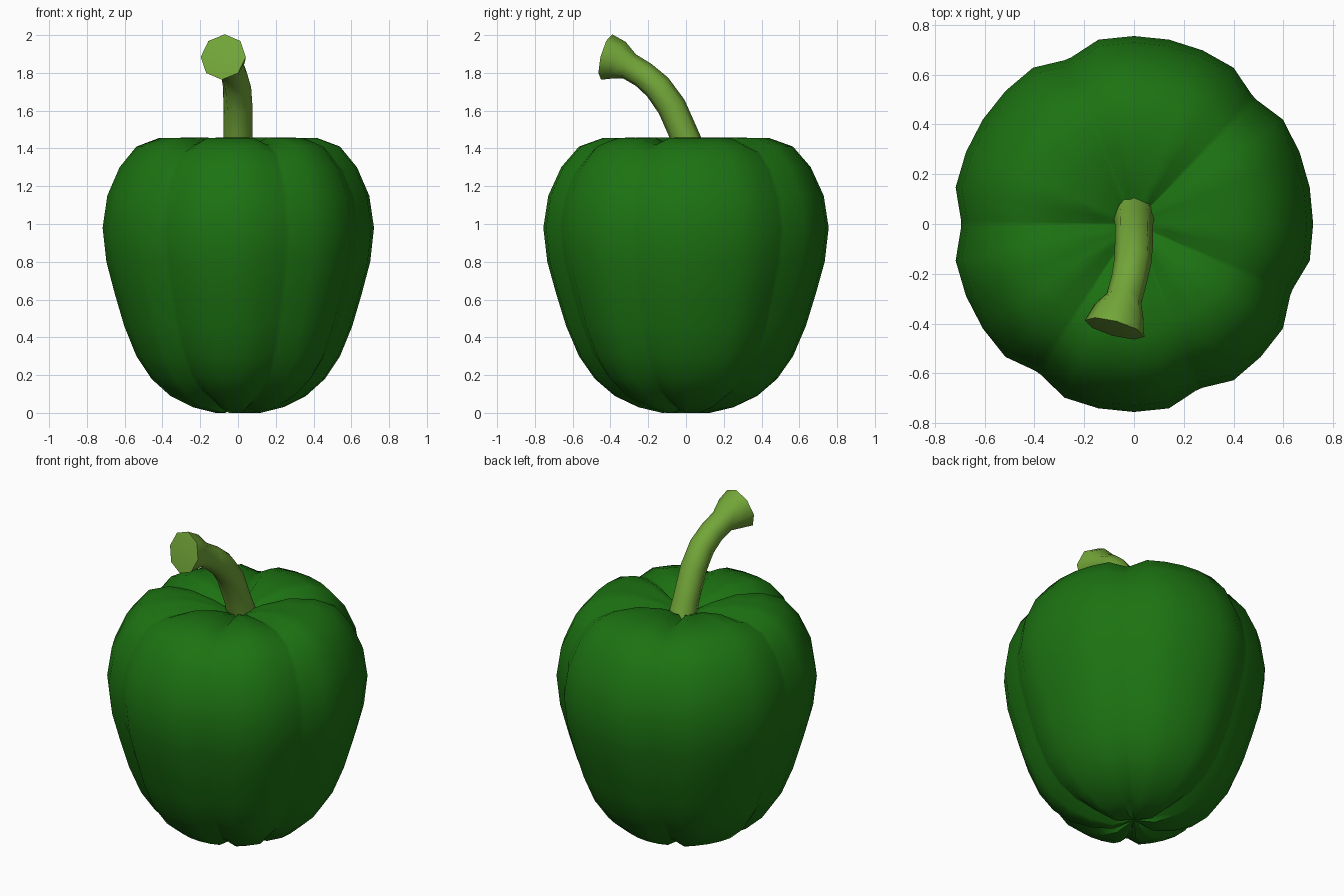
import bpy, bmesh
from math import sin, cos, pi, radians
from mathutils import Vector

if "Cube" in bpy.data.objects:
    bpy.data.objects.remove(bpy.data.objects["Cube"])


def make_object(name, bm, colour, angle):
    bmesh.ops.recalc_face_normals(bm, faces=bm.faces[:])
    mesh = bpy.data.meshes.new(name)
    bm.to_mesh(mesh)
    bm.free()
    ob = bpy.data.objects.new(name, mesh)
    bpy.context.collection.objects.link(ob)
    mat = bpy.data.materials.new(name + "_colour")
    mat.diffuse_color = colour
    mat.use_nodes = True
    mat.node_tree.nodes["Principled BSDF"].inputs["Base Color"].default_value = mat.diffuse_color
    mesh.materials.append(mat)
    bpy.ops.object.select_all(action='DESELECT')
    bpy.context.view_layer.objects.active = ob
    ob.select_set(True)
    bpy.ops.object.shade_smooth_by_angle(angle=radians(angle))
    return ob


def skin(bm, rings, start, end):
    # Bridge consecutive rings and close both ends with fans
    n = len(rings[0])
    for a, b in zip(rings, rings[1:]):
        for i in range(n):
            j = (i + 1) % n
            bm.faces.new((a[i], a[j], b[j], b[i]))
    for ring, pole in ((rings[0], start), (rings[-1], end)):
        p = bm.verts.new(pole)
        for i in range(n):
            bm.faces.new((ring[i], ring[(i + 1) % n], p))


# Pepper body: lobed profile with six pressed-in grooves
profile = [(0, 0.02), (0.12, 0.0), (0.24, 0.03), (0.36, 0.09), (0.46, 0.18),
           (0.54, 0.30), (0.605, 0.46), (0.655, 0.63), (0.70, 0.80),
           (0.72, 0.98), (0.695, 1.15), (0.63, 1.30), (0.54, 1.41),
           (0.42, 1.455), (0.28, 1.457), (0.14, 1.42), (0, 1.36)]
groove_steps = {4, 10, 16, 21, 26, 30}
columns = []
for i in range(32):
    a = i * 2 * pi / 32
    if i in groove_steps:
        columns += [(a - radians(1.2), True), (a + radians(1.2), True)]
    else:
        columns.append((a, False))

bm = bmesh.new()
rings = []
for k in range(1, len(profile) - 1):
    r, z = profile[k]
    dr = profile[k + 1][0] - profile[k - 1][0]
    dz = profile[k + 1][1] - profile[k - 1][1]
    inward = Vector((-dz, dr)).normalized() * 0.035
    ring = []
    for a, groove in columns:
        rr, zz = (r + inward.x, z + inward.y) if groove else (r, z)
        sx = 1.015 if cos(a) < 0 else 1.0
        ring.append(bm.verts.new((rr * sx * cos(a), rr * 1.049 * sin(a), zz)))
    rings.append(ring)
skin(bm, rings, (0, 0, 0.035), (0, 0, 1.36))
make_object("pepper_body", bm, (0.012, 0.17, 0.006, 1), 50)

# Stem: bent eight-sided tube flaring to a cut end
path = [((0, 0.04, 1.34), 0.085), ((0, 0.0, 1.45), 0.077),
        ((0, -0.075, 1.62), 0.077), ((-0.005, -0.15, 1.725), 0.075),
        ((-0.02, -0.225, 1.79), 0.072), ((-0.04, -0.30, 1.835), 0.073),
        ((-0.06, -0.355, 1.867), 0.104), ((-0.078, -0.42, 1.884), 0.124)]
pts = [Vector(p) for p, r in path]
bm = bmesh.new()
rings = []
for k, (p, r) in enumerate(path):
    t = (pts[min(k + 1, len(pts) - 1)] - pts[max(k - 1, 0)]).normalized()
    side = t.cross(Vector((0, 0, 1))).normalized()
    up = side.cross(t).normalized()
    rings.append([bm.verts.new(pts[k] + r * (side * cos(i * pi / 4) + up * sin(i * pi / 4)))
                  for i in range(8)])
skin(bm, rings, pts[0], pts[-1] + t * 0.012)
make_object("stem", bm, (0.17, 0.38, 0.04, 1), 50)
